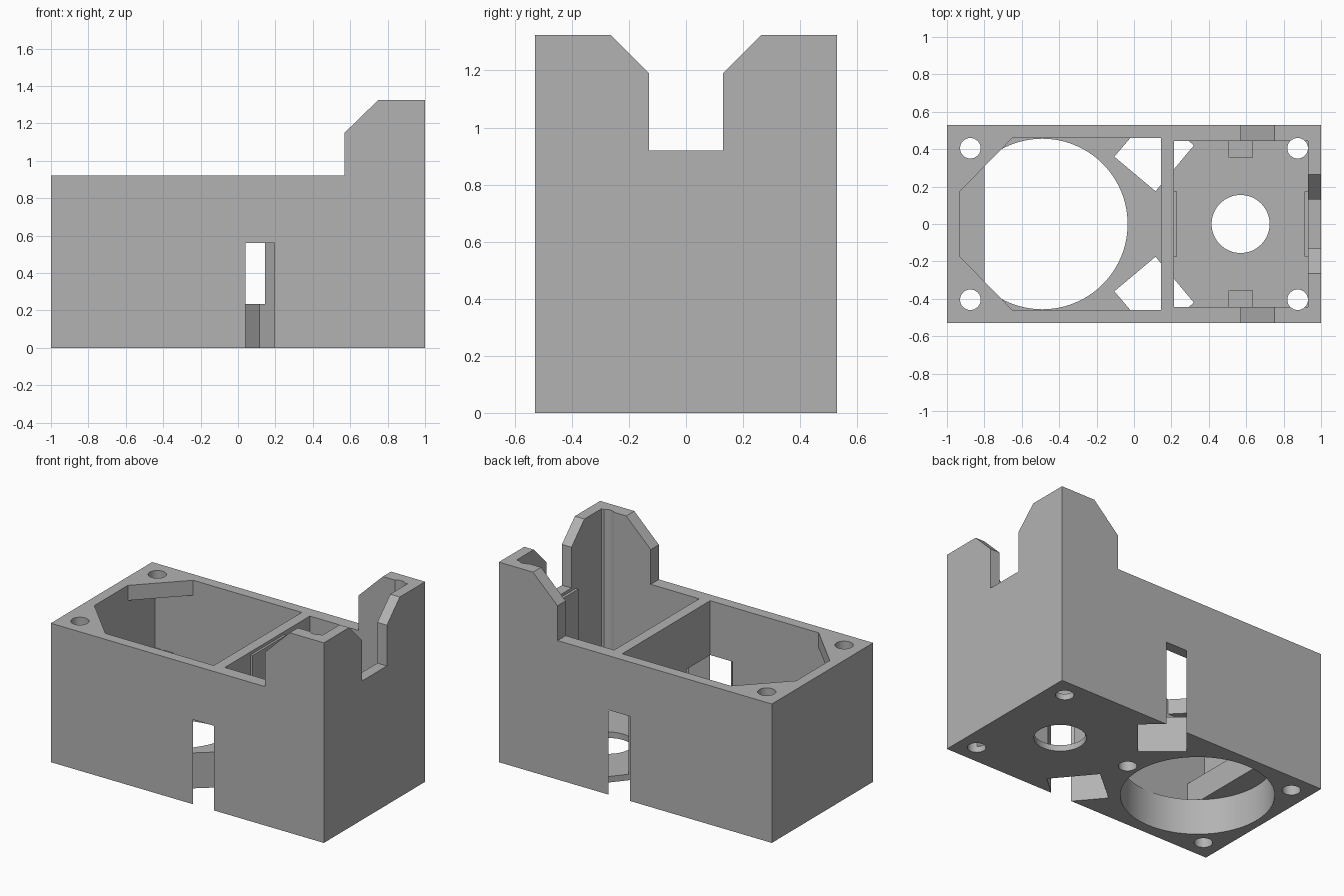
import bpy, bmesh, math
from mathutils import Vector

cube = bpy.data.objects.get("Cube")
if cube:
    bpy.data.objects.remove(cube, do_unlink=True)

grey = bpy.data.materials.new("plain grey")
grey.use_nodes = True
colour = (0.45, 0.45, 0.45, 1)
grey.diffuse_color = colour
grey.node_tree.nodes["Principled BSDF"].inputs["Base Color"].default_value = colour


def prism(name, outline, lo, hi, axis="z"):
    """Extrude a flat outline between lo and hi along an axis."""
    place = {"z": lambda a, b, c: (a, b, c),
             "y": lambda a, b, c: (a, c, b),
             "x": lambda a, b, c: (c, a, b)}[axis]
    bm = bmesh.new()
    base = bm.faces.new([bm.verts.new(place(a, b, lo)) for a, b in outline])
    ext = bmesh.ops.extrude_face_region(bm, geom=[base])
    move = Vector(place(0, 0, hi - lo))
    bmesh.ops.translate(bm, vec=move, verts=[v for v in ext["geom"] if isinstance(v, bmesh.types.BMVert)])
    bmesh.ops.recalc_face_normals(bm, faces=bm.faces)
    mesh = bpy.data.meshes.new(name)
    bm.to_mesh(mesh)
    bm.free()
    mesh.materials.append(grey)
    obj = bpy.data.objects.new(name, mesh)
    bpy.context.collection.objects.link(obj)
    return obj


def rect(x0, x1, y0, y1):
    return [(x0, y0), (x1, y0), (x1, y1), (x0, y1)]


def circle(x, y, r, n=64):
    return [(x + r * math.cos(math.tau * i / n), y + r * math.sin(math.tau * i / n)) for i in range(n)]


def cut(body, outline, lo, hi, axis="z"):
    """Subtract a prism from the body."""
    tool = prism("cutter", outline, lo, hi, axis)
    tool.hide_render = True
    mod = body.modifiers.new("cut", "BOOLEAN")
    mod.operation = "DIFFERENCE"
    mod.solver = "EXACT"
    mod.object = tool
    deps = bpy.context.evaluated_depsgraph_get()
    result = bpy.data.meshes.new_from_object(body.evaluated_get(deps))
    body.modifiers.clear()
    body.data = result
    bpy.data.objects.remove(tool, do_unlink=True)


# Outer shell: long low box with a raised end
housing = prism("housing", [(-1, 0), (1, 0), (1, 1.325), (0.75, 1.325), (0.57, 1.15),
                            (0.57, 0.92), (-1, 0.92)], -0.53, 0.53, "y")

# Large chamber: floor opening, end ledge, main space, clipped-corner rim
cut(housing, circle(-0.49, 0, 0.456, 96), -0.1, 0.235)
cut(housing, rect(-0.8, 0.145, -0.46, 0.46), 0.235, 0.42)
cut(housing, rect(-0.93, 0.145, -0.46, 0.46), 0.4, 0.82)
cut(housing, [(-0.93, -0.175), (-0.65, -0.46), (0.145, -0.46),
              (0.145, 0.46), (-0.65, 0.46), (-0.93, 0.175)], 0.8, 1.5)

# Small chamber with shallow pads on its two end walls
pads = [(0.215, -0.445), (0.93, -0.445), (0.93, -0.175), (0.912, -0.175), (0.912, 0.175),
        (0.93, 0.175), (0.93, 0.445), (0.215, 0.445), (0.215, 0.175), (0.23, 0.175),
        (0.23, -0.175), (0.215, -0.175)]
cut(housing, pads, 0.04, 0.91)
cut(housing, rect(0.215, 0.93, -0.445, 0.445), 0.9, 1.5)
cut(housing, circle(0.57, 0, 0.155), -0.1, 0.1)

# Flared notch in the raised end wall
cut(housing, [(-0.13, 0.92), (0.13, 0.92), (0.13, 1.19), (0.265, 1.325), (0.265, 1.5),
              (-0.265, 1.5), (-0.265, 1.325), (-0.13, 1.19)], 0.8, 1.2, "x")

# Slanted side windows running through the floor
for side in (1, -1):
    window = [(-0.105, 0.36), (0.115, 0.175), (0.32, 0.42), (0.195, 0.53),
              (0.195, 0.6), (0.04, 0.6), (0.04, 0.53)]
    cut(housing, [(x, y * side) for x, y in window], -0.1, 0.56)

# Corner screw holes and a blind hole below
for x in (-0.875, 0.875):
    for y in (-0.405, 0.405):
        cut(housing, circle(x, y, 0.055, 32), -0.1, 1.5)
cut(housing, circle(0.05, 0, 0.055, 32), -0.1, 0.2)

# Small support blocks on the side walls
for name, side in (("left_block", 1), ("right_block", -1)):
    ys = sorted((0.355 * side, 0.46 * side))
    prism(name, rect(0.505, 0.635, *ys), 0.03, 0.25)

# Smooth the round bores while keeping edges crisp
bpy.ops.object.select_all(action="DESELECT")
housing.select_set(True)
bpy.context.view_layer.objects.active = housing
bpy.ops.object.shade_smooth_by_angle(angle=math.radians(25))
